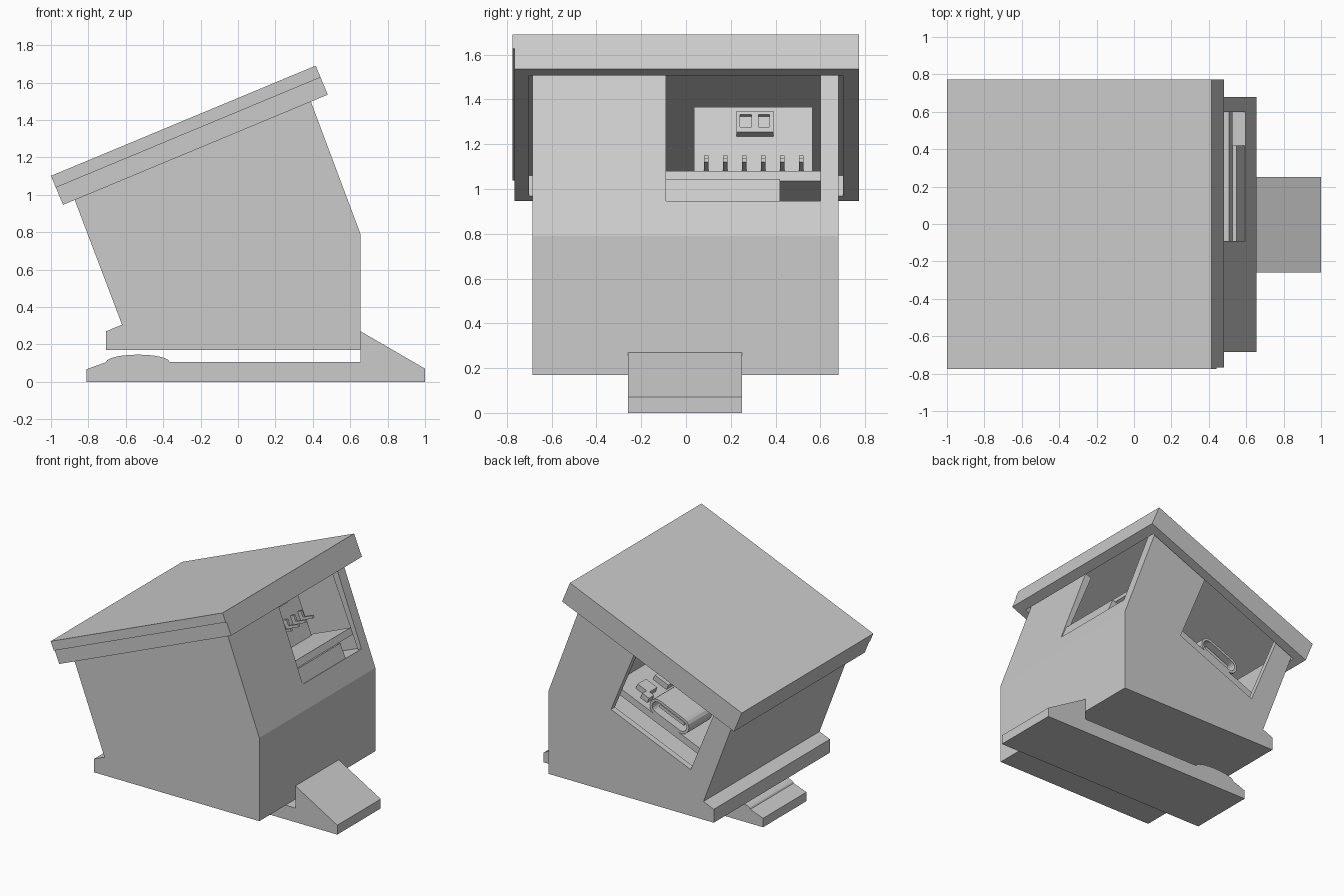
import bpy, bmesh, math
from mathutils import Matrix, Vector

if "Cube" in bpy.data.objects:
    bpy.data.objects.remove(bpy.data.objects["Cube"], do_unlink=True)

grey = bpy.data.materials.new("light_grey")
grey.use_nodes = True
colour = (0.6, 0.6, 0.6, 1)
grey.diffuse_color = colour
grey.node_tree.nodes["Principled BSDF"].inputs["Base Color"].default_value = colour

# Sloped frame: origin at the lid's lower right edge, u up the slope, w normal to it
TILT = math.radians(22.6)
SLOPE = Matrix.Translation((0.48, 0, 1.535)) @ Matrix.Rotation(-TILT, 4, 'Y')


def prism(name, profile, y0, y1, frame=Matrix()):
    """Extrude an x-z profile from y0 to y1."""
    bm = bmesh.new()
    face = bm.faces.new([bm.verts.new((x, y0, z)) for x, z in profile])
    out = bmesh.ops.extrude_face_region(bm, geom=[face])
    verts = [v for v in out["geom"] if isinstance(v, bmesh.types.BMVert)]
    bmesh.ops.translate(bm, vec=Vector((0, y1 - y0, 0)), verts=verts)
    bmesh.ops.recalc_face_normals(bm, faces=bm.faces)
    bm.transform(frame)
    mesh = bpy.data.meshes.new(name)
    bm.to_mesh(mesh)
    bm.free()
    mesh.materials.append(grey)
    obj = bpy.data.objects.new(name, mesh)
    bpy.context.collection.objects.link(obj)
    return obj


def box(name, u, y, w):
    """Box in the sloped frame, given as three ranges."""
    return prism(name, [(u[0], w[0]), (u[1], w[0]), (u[1], w[1]), (u[0], w[1])],
                 y[0], y[1], SLOPE)


def stadium(name, centre, width, height, y0, y1):
    """Round-ended bar in the sloped frame."""
    r = height / 2
    pts = []
    for side in (1, -1):
        for i in range(9):
            a = math.pi * (i / 8 - 0.5)
            pts.append((centre[0] + side * (width / 2 - r + r * math.cos(a)),
                        centre[1] + side * r * math.sin(a)))
    return prism(name, pts, y0, y1, SLOPE)


def cut(obj, cutter):
    cutter.hide_render = True
    mod = obj.modifiers.new("cut", 'BOOLEAN')
    mod.operation = 'DIFFERENCE'
    mod.solver = 'EXACT'
    mod.object = cutter
    bpy.context.view_layer.objects.active = obj
    bpy.ops.object.modifier_apply(modifier=mod.name)
    bpy.data.objects.remove(cutter, do_unlink=True)


# Housing with a sloped top, a lip on the left wall, a pocket and two windows
body = prism("housing", [(-0.705, 0.17), (0.655, 0.17), (0.655, 0.79), (0.37, 1.55),
                         (-0.895, 1.03), (-0.62, 0.305), (-0.705, 0.27)], -0.685, 0.68)
cut(body, box("pocket_cutter", (-1.42, -0.15), (-0.64, 0.635), (-0.59, 0.3)))
cut(body, box("side_window_cutter", (-0.2, 0.2), (-0.09, 0.6), (-0.589, 0.3)))
cut(body, box("back_window_cutter", (-1.31, -0.6), (0.5, 0.8), (-0.56, 0.3)))

# Lid: a cap over a rim that fits round the housing
box("lid_cap", (-1.533, 0), (-0.775, 0.772), (0.1, 0.168))
rim = box("lid_rim", (-1.533, 0), (-0.766, 0.772), (0, 0.1))
cut(rim, box("rim_cutter", (-1.475, -0.075), (-0.7, 0.7), (-0.1, 0.3)))

# Springy foot with a rounded bump and a wedge at the right
bump = [(-0.535 + 0.17 * math.cos(a), 0.105 + 0.04 * math.sin(a))
        for a in (math.pi * i / 12 for i in range(13))]
prism("foot", [(-0.81, 0), (1, 0), (1, 0.07), (0.655, 0.27), (0.655, 0.105)]
      + bump + [(-0.81, 0.067)], -0.26, 0.25)

# Circuit board resting on a sill inside the side window
box("window_sill", (-0.2, -0.125), (-0.09, 0.42), (-0.59, -0.479))
box("circuit_board", (-1.4, -0.15), (-0.6, 0.6), (-0.479, -0.43))

# Upright module with header pins and a twin socket
box("upright_module", (-0.51, -0.47), (0.035, 0.565), (-0.43, 0.013))
for i in range(6):
    y = 0.09 + i * 0.085
    box("header_pin", (-0.47, -0.36), (y - 0.01, y + 0.01), (-0.3, -0.28))
    box("header_pin_base", (-0.47, -0.44), (y - 0.01, y + 0.01), (-0.3, -0.235))
socket = box("twin_socket", (-0.47, -0.42), (0.225, 0.39), (-0.13, -0.027))
for y in (0.267, 0.348):
    cut(socket, box("socket_cutter", (-0.44, -0.4), (y - 0.025, y + 0.025), (-0.105, -0.045)))

# Round-ended port facing the back window, with its tongue
shell = stadium("port_shell", (-0.98, -0.37), 0.34, 0.12, 0.33, 0.6)
cut(shell, stadium("port_cutter", (-0.98, -0.37), 0.3, 0.08, 0.38, 0.7))
box("port_tongue", (-1.09, -0.87), (0.36, 0.57), (-0.382, -0.358))

# Small components on the board
for u, y, size in ((-0.68, 0.45, 0.05), (-0.7, 0.25, 0.06), (-0.74, 0.52, 0.03),
                   (-1.25, 0.4, 0.04), (-0.95, 0.15, 0.08)):
    box("board_component", (u - size, u + size), (y - size, y + size), (-0.43, -0.39))
